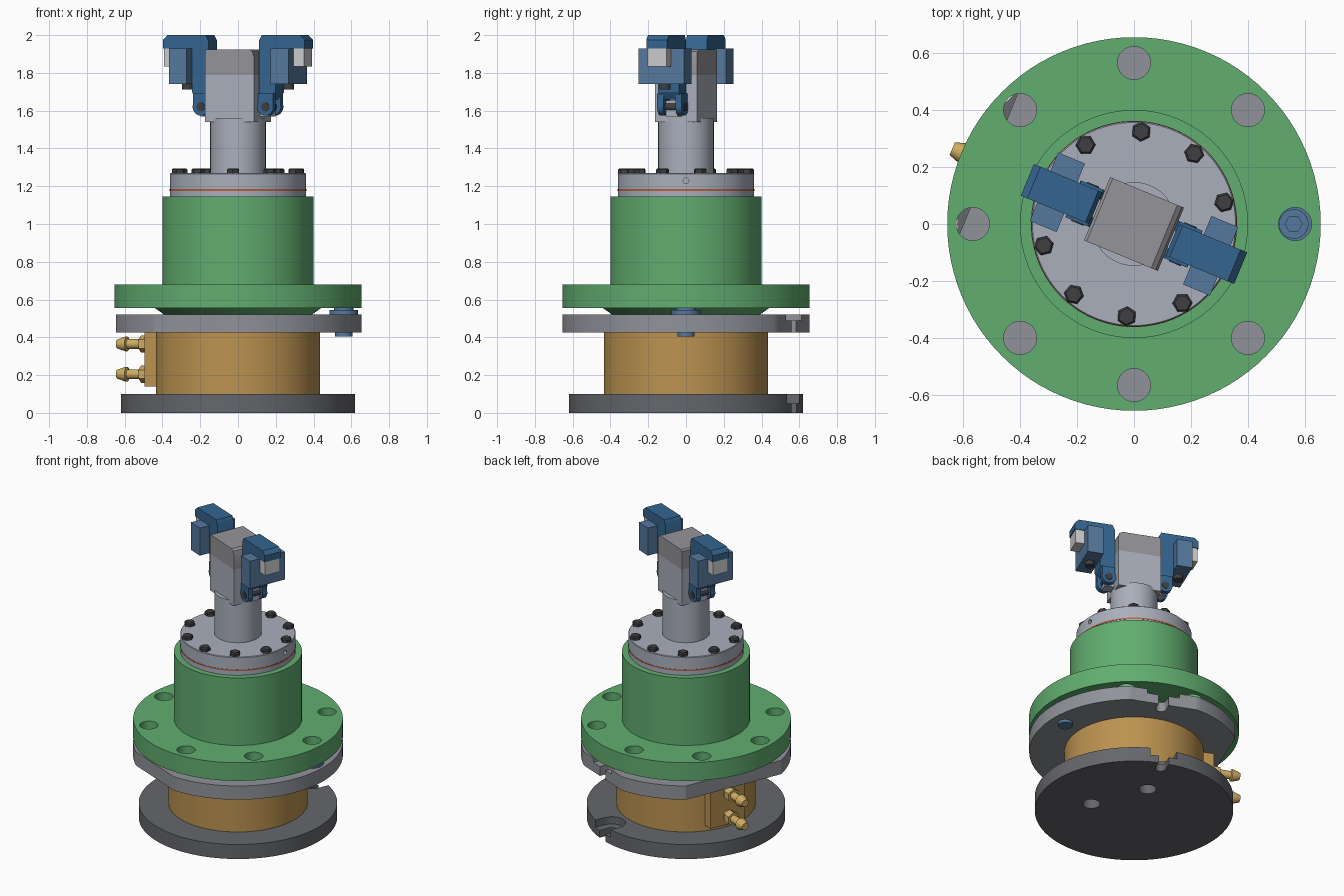
import bpy, bmesh
from math import pi, radians, cos, sin
from mathutils import Matrix, Vector

if "Cube" in bpy.data.objects:
    bpy.data.objects.remove(bpy.data.objects["Cube"])

T, Rot = Matrix.Translation, Matrix.Rotation
SPIN = Rot(radians(-22.5), 4, 'Z')      # mechanism is turned relative to the flange
I = Matrix.Identity(4)

COL = dict(green=(.12, .42, .16), gold=(.50, .29, .08), brass=(.62, .42, .12),
           blue=(.035, .13, .28), steel_blue=(.09, .19, .34), dark=(.05, .05, .055),
           copper=(.45, .12, .05), base=(.13, .135, .15), plate=(.28, .29, .32),
           light=(.40, .43, .50), cap=(.30, .30, .32), pad=(.58, .58, .58))


def finish(name, bm, M, col):
    bmesh.ops.remove_doubles(bm, verts=bm.verts, dist=1e-5)
    bm.transform(M)
    bmesh.ops.recalc_face_normals(bm, faces=bm.faces)
    me = bpy.data.meshes.new(name)
    bm.to_mesh(me)
    bm.free()
    ob = bpy.data.objects.new(name, me)
    bpy.context.collection.objects.link(ob)
    if col:
        m = bpy.data.materials.get(col) or bpy.data.materials.new(col)
        m.diffuse_color = (*COL[col], 1)
        m.use_nodes = True
        m.node_tree.nodes["Principled BSDF"].inputs["Base Color"].default_value = m.diffuse_color
        me.materials.append(m)
    return ob


def lathe(name, pts, M=I, col=None, seg=64):
    """Revolve (radius, z) points, capped at the axis."""
    bm = bmesh.new()
    pts = [(0, pts[0][1])] + list(pts) + [(0, pts[-1][1])]
    vs = [bm.verts.new((r, 0, z)) for r, z in pts]
    es = [bm.edges.new(p) for p in zip(vs, vs[1:])]
    bmesh.ops.spin(bm, geom=vs + es, cent=(0, 0, 0), axis=(0, 0, 1),
                   angle=2 * pi, steps=seg, use_merge=True)
    return finish(name, bm, M, col)


def cyl(name, r, z0, z1, M=I, col=None, seg=64):
    return lathe(name, [(r, z0), (r, z1)], M, col, seg)


def box(name, x, y, z, M=I, col=None):
    """Box from (min, max) pairs."""
    bm = bmesh.new()
    bmesh.ops.create_cube(bm, size=1)
    for v in bm.verts:
        v.co = Vector([(a + b) / 2 + c * (b - a) for (a, b), c in zip((x, y, z), v.co)])
    return finish(name, bm, M, col)


def prism(name, pts, y0, y1, M=I, col=None):
    """Extrude an (x, z) outline along y."""
    bm = bmesh.new()
    f = bm.faces.new([bm.verts.new((x, y0, z)) for x, z in pts])
    g = bmesh.ops.extrude_face_region(bm, geom=[f])['geom']
    for v in g:
        if isinstance(v, bmesh.types.BMVert):
            v.co.y = y1
    return finish(name, bm, M, col)


def cut(ob, cutters):
    for c in cutters:
        c.hide_render = True
        m = ob.modifiers.new('cut', 'BOOLEAN')
        m.operation, m.solver, m.object = 'DIFFERENCE', 'EXACT', c
    bpy.context.view_layer.update()
    me = bpy.data.meshes.new_from_object(
        ob.evaluated_get(bpy.context.evaluated_depsgraph_get()))
    ob.modifiers.clear()
    ob.data = me
    for c in cutters:
        bpy.data.objects.remove(c)


def slot_cutters(w, z0, z1, r):
    """Round-ended radial slots at both local y ends."""
    out = []
    for a in (0, pi):
        M = SPIN @ Rot(a, 4, 'Z')
        out += [box('slot', (-w, w), (r, .8), (z0, z1), M),
                cyl('slot_end', w, z0, z1, M @ T((0, r, 0)), seg=32)]
    return out


# base plate with mounting slots and screw holes
base = cyl('base_plate', .62, 0, .10, SPIN, 'base', 96)
cut(base, slot_cutters(.033, -.05, .2, .55) + slot_cutters(.087, .05, .2, .55) +
    [cyl('hole', .055, -.05, .07, SPIN @ Rot(k * pi / 2, 4, 'Z') @ T((.28, 0, 0)), seg=32)
     for k in range(4)])

# cylinder body, manifold block and hose fittings
cyl('cylinder_body', .435, .10, .425, SPIN, 'gold', 96)
box('manifold_block', (-.483, -.38), (-.125, .125), (.14, .425), SPIN, 'gold')
for z in (.365, .205):
    M = SPIN @ T((-.48, 0, z)) @ Rot(-pi / 2, 4, 'Y')
    cyl('fitting_collar', .032, -.01, .03, M, 'brass', 24)
    cyl('fitting_hex', .046, .025, .075, M, 'brass', 6)
    lathe('fitting_barb', [(.026, .07), (.026, .15), (.039, .155), (.039, .165), (.024, .21)],
          M, 'brass', 24)

# middle plate with flats and stepped slots
plate = cyl('middle_plate', .655, .425, .52, SPIN, 'plate', 96)
cut(plate, [box('flat', (-.9, -.552), (-.9, .9), (.3, .6), SPIN),
            box('flat', (-.9, .9), (.617, .9), (.3, .6), SPIN),
            box('flat', (-.9, .9), (-.9, -.617), (.3, .6), SPIN)] +
    slot_cutters(.033, .3, .6, .56) + slot_cutters(.105, .49, .6, .57))

# green flanged housing with eight holes
housing = lathe('flange_housing', [(.36, .52), (.39, .52), (.44, .555), (.655, .555),
                                   (.655, .68), (.40, .68), (.40, 1.145), (.36, 1.145)],
                I, 'green', 96)
cut(housing, [cyl('hole', .058, .5, .75, Rot(k * pi / 4, 4, 'Z') @ T((.565, 0, 0)), seg=32)
              for k in range(8)])

# locating bolt below the flange
bolt = lathe('locating_bolt', [(.046, .405), (.046, .52), (.076, .52), (.076, .545),
                               (.052, .545), (.052, .554)], T((.56, 0, 0)), 'steel_blue', 32)
cut(bolt, [cyl('socket', .03, .535, .6, T((.56, 0, 0)), seg=6)])

# cover, seal ring and cover screws
cover = lathe('cover', [(.36, 1.14), (.36, 1.266), (.356, 1.27)], I, 'light', 96)
cut(cover, [cyl('port', .015, .3, .4, T((0, 0, 1.23)) @ Rot(pi / 2, 4, 'Y'), seg=24)])
cyl('seal_ring', .3615, 1.175, 1.184, I, 'copper', 96)
for k in range(10):
    M = SPIN @ Rot(k * pi / 5, 4, 'Z') @ T((.325, 0, 0))
    lathe('cover_screw', [(.035, 1.265), (.035, 1.288), (.028, 1.295)], M, 'dark', 6)

# post and head block
cyl('post', .147, 1.26, 1.56, SPIN, 'light', 64)
box('head_block', (-.14, .14), (-.12, .12), (1.54, 1.79), SPIN, 'light')
prism('head_cap', [(-.14, 1.79), (.14, 1.79), (.14, 1.89), (.132, 1.913), (.115, 1.925),
                   (-.13, 1.925), (-.14, 1.915)], -.12, .12, SPIN, 'cap')

# two opposite clamp arms
for a in (0, pi):
    M = SPIN @ Rot(a, 4, 'Z')
    prism('clamp_arm', [(.145, 1.66), (.215, 1.66), (.24, 1.70), (.24, 1.93), (.405, 1.93),
                        (.405, 1.975), (.38, 2.0), (.16, 2.0), (.145, 1.97)],
          -.06, .06, M, 'blue')
    box('jaw', (.24, .342), (-.13, .13), (1.74, 1.93), M, 'steel_blue')
    box('jaw_pad', (.342, .40), (-.055, .055), (1.835, 1.93), M, 'pad')
    cyl('jaw_screw', .03, 1.712, 1.745, M @ T((.29, 0, 0)), 'dark', 24)
    P = M @ T((.185, 0, 1.62)) @ Rot(pi / 2, 4, 'X')
    for s in (-1, 1):
        y = sorted((s * .035, s * .07))
        cyl('fork_eye', .046, *y, P, 'blue', 32)
        box('fork_prong', (.145, .23), y, (1.62, 1.69), M, 'blue')
    cyl('pivot_pin', .023, -.074, .074, P, 'dark', 24)
    box('pivot_link', (.13, .20), (-.033, .033), (1.57, 1.655), M, 'light')

# smooth the round faces, keep edges sharp
bpy.ops.object.select_all(action='SELECT')
bpy.context.view_layer.objects.active = base
bpy.ops.object.shade_smooth_by_angle(angle=radians(30))
